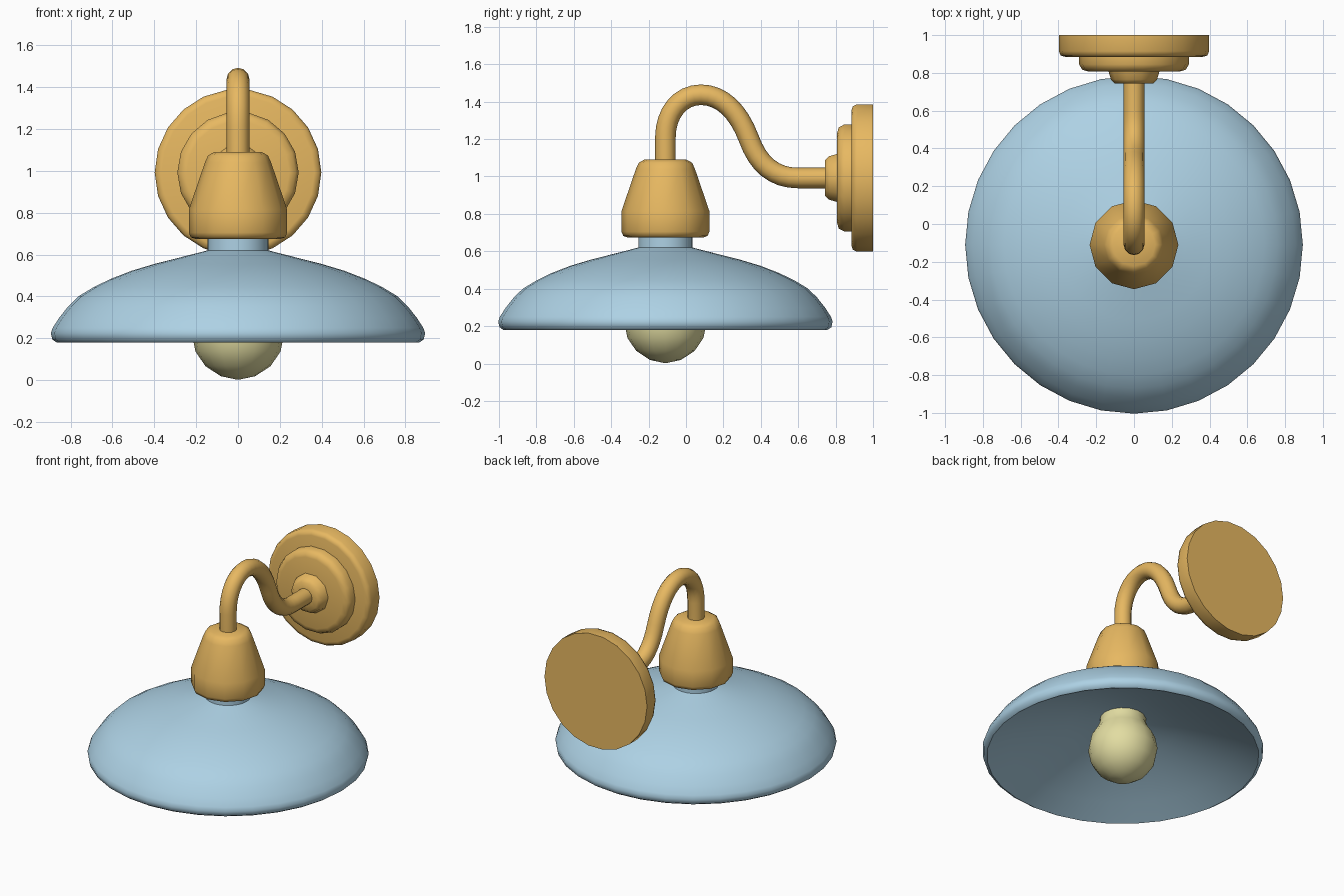
import bpy, bmesh, math
from mathutils import Vector

if "Cube" in bpy.data.objects:
    bpy.data.objects.remove(bpy.data.objects["Cube"])

AXIS_Y = -0.11   # vertical axis of shade, holder and bulb
PLATE_Z = 0.992  # height of the wall plate axis


def material(name, rgb):
    m = bpy.data.materials.new(name)
    m.diffuse_color = (*rgb, 1)
    m.use_nodes = True
    m.node_tree.nodes["Principled BSDF"].inputs["Base Color"].default_value = m.diffuse_color
    return m


brass = material("brass", (0.80, 0.48, 0.12))
blue = material("pale_blue", (0.42, 0.64, 0.78))
cream = material("bulb_cream", (0.76, 0.72, 0.36))


def finish(obj, mat):
    obj.data.materials.append(mat)
    bpy.ops.object.select_all(action='DESELECT')
    obj.select_set(True)
    bpy.context.view_layer.objects.active = obj
    bpy.ops.object.shade_smooth_by_angle(angle=math.radians(55))


def skin(name, rings, mat):
    """Join rings of points into a closed surface."""
    bm = bmesh.new()
    vr = [[bm.verts.new(p) for p in ring] for ring in rings]
    n = len(vr[0])
    for a, b in zip(vr, vr[1:]):
        for i in range(n):
            j = (i + 1) % n
            bm.faces.new((a[i], a[j], b[j], b[i]))
    bm.faces.new(vr[0])
    bm.faces.new(vr[-1])
    bmesh.ops.recalc_face_normals(bm, faces=bm.faces)
    me = bpy.data.meshes.new(name)
    bm.to_mesh(me)
    bm.free()
    obj = bpy.data.objects.new(name, me)
    bpy.context.collection.objects.link(obj)
    finish(obj, mat)


def lathe(name, profile, sides, mat, wall=False):
    """Revolve (radius, position): about the lamp axis, or the wall axis."""
    rings = []
    for r, h in profile:
        ring = []
        for i in range(sides):
            a = math.tau * i / sides
            c, s = r * math.cos(a), r * math.sin(a)
            ring.append((c, h, PLATE_Z + s) if wall else (c, AXIS_Y + s, h))
        rings.append(ring)
    skin(name, rings, mat)


# Shade with neck, rolled rim and shallow dished underside
lathe("shade", [
    (0.145, 0.70), (0.145, 0.62), (0.27, 0.588), (0.40, 0.555), (0.51, 0.522),
    (0.61, 0.483), (0.69, 0.444), (0.76, 0.402), (0.81, 0.354), (0.855, 0.297),
    (0.885, 0.25), (0.894, 0.225), (0.887, 0.194), (0.865, 0.179), (0.85, 0.186),
    (0.72, 0.25), (0.55, 0.322), (0.35, 0.395), (0.14, 0.45), (0.03, 0.46)], 32, blue)

# Tapered lamp holder
lathe("lamp_holder", [
    (0.205, 0.675), (0.225, 0.682), (0.235, 0.705), (0.235, 0.815),
    (0.158, 1.04), (0.143, 1.073), (0.113, 1.09)], 12, brass)

# Bulb: round globe running into a neck
globe = [(0.221 * math.sin(math.radians(t)), 0.224 - 0.221 * math.cos(math.radians(t)))
         for t in (2, 22, 45, 67, 90, 112)]
lathe("bulb", globe + [(0.165, 0.37), (0.148, 0.415), (0.146, 0.455)], 16, cream)

# Stepped wall plate
lathe("wall_plate", [(0.398, 1.0), (0.398, 0.915), (0.388, 0.892), (0.365, 0.885),
                     (0.05, 0.885)], 22, brass, True)
lathe("plate_step", [(0.29, 0.89), (0.29, 0.845), (0.275, 0.817), (0.245, 0.808),
                     (0.05, 0.808)], 18, brass, True)
lathe("arm_collar", [(0.137, 0.815), (0.122, 0.765), (0.10, 0.743), (0.04, 0.743)],
      10, brass, True)

# Swan-neck arm: cubic segments in the y-z plane, swept by a round section
segments = [
    ((-0.11, 1.21), (-0.11, 1.34), (-0.03, 1.437), (0.08, 1.437)),
    ((0.08, 1.437), (0.19, 1.437), (0.28, 1.35), (0.335, 1.205)),
    ((0.335, 1.205), (0.385, 1.065), (0.47, 0.992), (0.60, 0.992))]
path = [Vector((0, -0.11, 1.06))]
for k, seg in enumerate(segments):
    p = [Vector((0, *q)) for q in seg]
    for i in range(0 if k == 0 else 1, 9):
        t = i / 8
        u = 1 - t
        path.append(p[0] * u**3 + p[1] * 3 * u * u * t + p[2] * 3 * u * t * t + p[3] * t**3)
path.append(Vector((0, 0.78, 0.992)))

rings = []
for i, c in enumerate(path):
    tangent = (path[min(i + 1, len(path) - 1)] - path[max(i - 1, 0)]).normalized()
    side = Vector((1, 0, 0))
    up = tangent.cross(side)
    rings.append([c + 0.055 * (side * math.cos(math.tau * j / 12) + up * math.sin(math.tau * j / 12))
                  for j in range(12)])
skin("swan_neck_arm", rings, brass)
